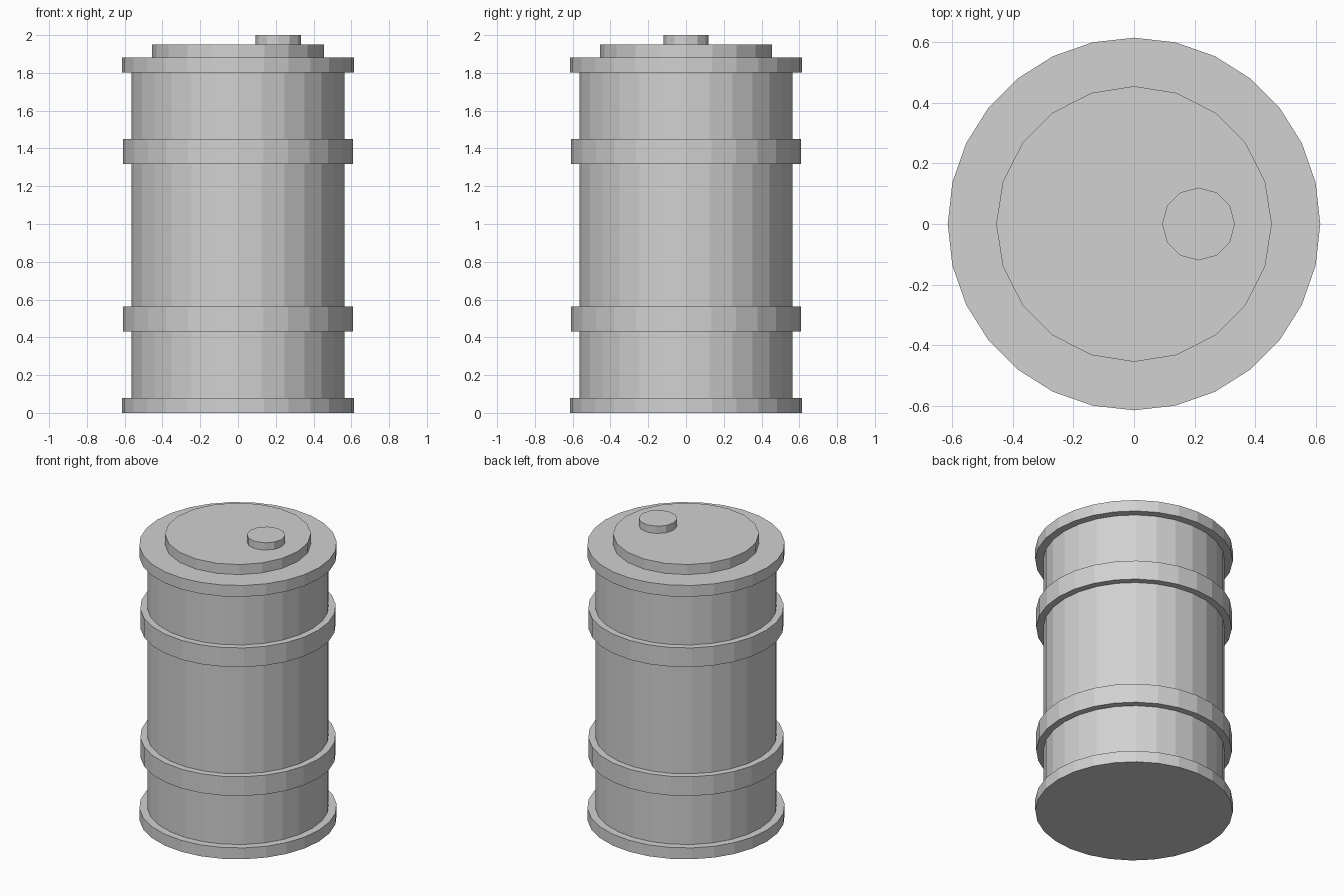
import bpy
import math

cube = bpy.data.objects.get("Cube")
if cube:
    bpy.data.objects.remove(cube, do_unlink=True)

GREY = (0.64, 0.64, 0.64, 1.0)
steel = bpy.data.materials.new("light grey steel")
steel.use_nodes = True
steel.diffuse_color = GREY
steel.node_tree.nodes["Principled BSDF"].inputs["Base Color"].default_value = GREY


def disc(name, radius, bottom, top, sides=28, x=0.0):
    """Flat-shaded upright cylinder between two heights."""
    bpy.ops.mesh.primitive_cylinder_add(
        vertices=sides, radius=radius, depth=top - bottom,
        location=(x, 0, (bottom + top) / 2))
    part = bpy.context.object
    part.name = name
    part.data.materials.append(steel)
    return part


RIM_TOP = 1.881   # height of the drum without its lid
RIM = 0.078       # rim thickness

# Drum wall
disc("drum_body", 0.565, RIM / 2, RIM_TOP - RIM / 2)

# End rims
disc("bottom_rim", 0.615, 0, RIM)
disc("top_rim", 0.615, RIM_TOP - RIM, RIM_TOP)

# Raised hoops, placed symmetrically about the middle of the drum
for name, middle in (("lower_hoop", 0.498), ("upper_hoop", RIM_TOP - 0.498)):
    disc(name, 0.609, middle - 0.066, middle + 0.066)

# Lid and filler cap
disc("lid", 0.455, RIM_TOP - 0.01, 1.95, sides=20)
disc("filler_cap", 0.12, 1.94, 2.0, sides=12, x=0.213)
